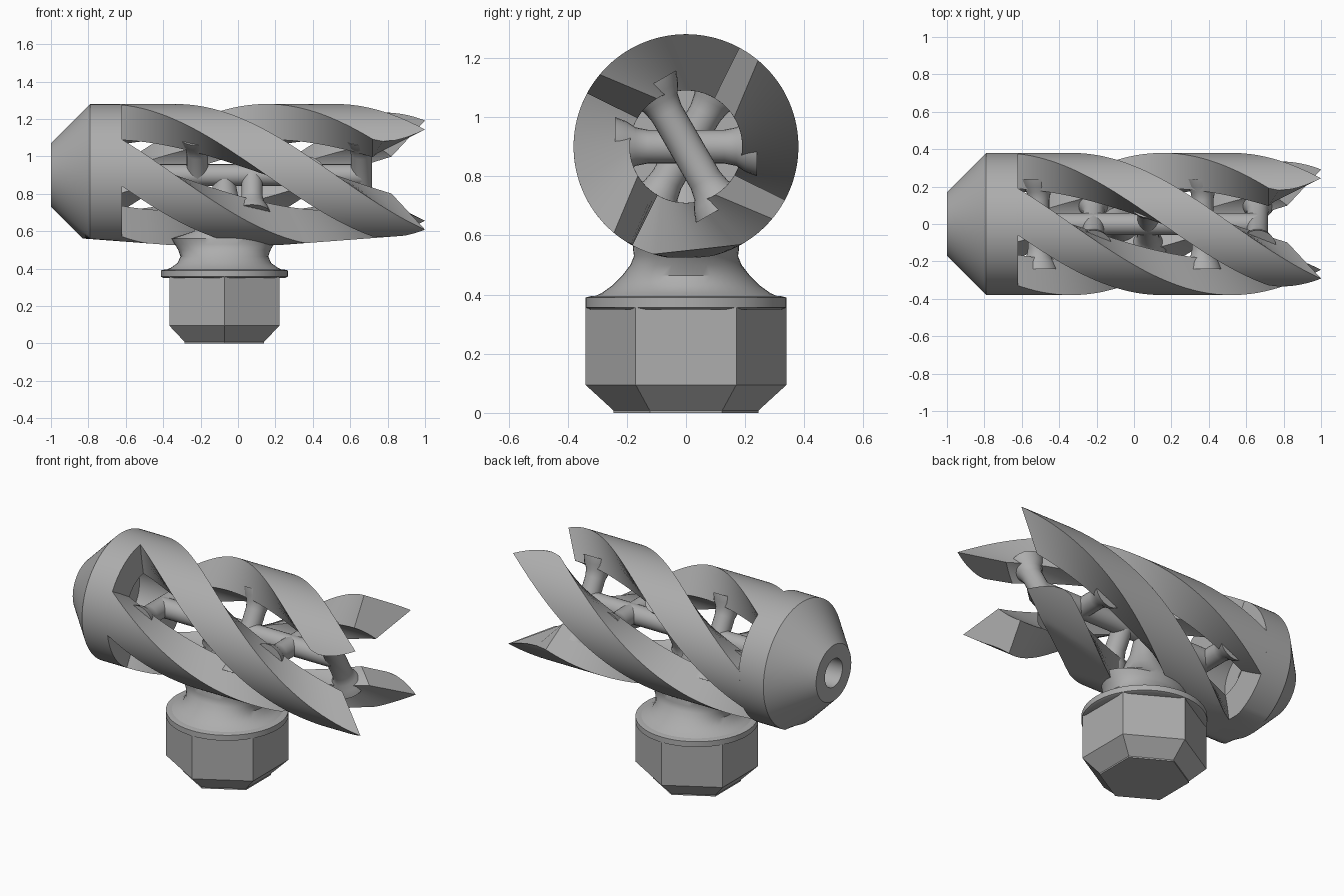
import bpy, bmesh, math
from mathutils import Matrix, Vector

if "Cube" in bpy.data.objects:
    bpy.data.objects.remove(bpy.data.objects["Cube"], do_unlink=True)

GREY = bpy.data.materials.new("plain grey")
GREY.use_nodes = True
GREY.diffuse_color = (0.42, 0.42, 0.42, 1)
GREY.node_tree.nodes["Principled BSDF"].inputs["Base Color"].default_value = (0.42, 0.42, 0.42, 1)

AXIS_Z, R_OUT, R_IN = 0.9, 0.38, 0.19
NECK_X = -0.073
START, TWIST, WIDTH = -0.62, 105, 39


def floor_z(x):
    """Underside relief: the barrel is shaved away from the neck."""
    return 0.525 + 0.075 * max(0, abs(x + 0.07) - 0.28)


def build(name, rows, smooth=True, wrap_rows=False, shave=False):
    """Skin a grid of points; each row is a closed loop."""
    bm = bmesh.new()
    grid = [[bm.verts.new(p) for p in row] for row in rows]
    n = len(rows[0])
    for i in range(len(rows) if wrap_rows else len(rows) - 1):
        a, b = grid[i], grid[(i + 1) % len(rows)]
        for j in range(n):
            k = (j + 1) % n
            bm.faces.new((a[j], a[k], b[k], b[j]))
    if not wrap_rows:
        bm.faces.new(grid[0])
        bm.faces.new(grid[-1])
    if shave:
        for v in bm.verts:
            v.co.z = max(v.co.z, floor_z(v.co.x))
    bmesh.ops.remove_doubles(bm, verts=bm.verts, dist=1e-5)
    bmesh.ops.recalc_face_normals(bm, faces=bm.faces)
    mesh = bpy.data.meshes.new(name)
    bm.to_mesh(mesh)
    bm.free()
    mesh.materials.append(GREY)
    obj = bpy.data.objects.new(name, mesh)
    bpy.context.collection.objects.link(obj)
    if smooth:
        bpy.ops.object.select_all(action="DESELECT")
        obj.select_set(True)
        bpy.context.view_layer.objects.active = obj
        bpy.ops.object.shade_smooth_by_angle(angle=math.radians(35))
    return obj


def revolve(profile, segs, matrix, turn=0.0):
    """Rows of points from (radius, height) pairs turned about local z."""
    rows = []
    for r, h in profile:
        angles = [turn + math.tau * j / segs for j in range(segs)]
        rows.append([matrix @ Vector((r * math.cos(a), r * math.sin(a), h)) for a in angles])
    return rows


def around(x, r, degrees):
    """Point on the barrel; zero degrees faces the front, ninety is up."""
    a = math.radians(degrees)
    return Vector((x, -r * math.cos(a), AXIS_Z + r * math.sin(a)))


# Closed rear barrel with tapered end and stepped bore
along_x = Matrix.Translation((0, 0, AXIS_Z)) @ Matrix.Rotation(math.pi / 2, 4, "Y")
barrel = [(0.085, -1), (0.17, -1), (0.34, -0.83), (R_OUT, -0.79), (R_OUT, START),
          (R_IN, START), (R_IN, -0.8), (0.085, -0.8)]
build("rear_barrel", revolve(barrel, 96, along_x), wrap_rows=True, shave=True)


# Four helical blades with slanted, pointed ends
def blade_point(t, u, r, base):
    if r == R_OUT:
        end = 0.72 + 0.28 * u ** 0.7
    else:
        end = 0.72 + 0.1 * u
    x = START - 0.01 + (end - START + 0.01) * t
    return around(x, r, base - WIDTH * (1 - u) - TWIST * (x - START))


STEPS, ACROSS = 64, 10
us = [i / ACROSS for i in range(ACROSS + 1)]
for q in range(4):
    base = 30 + 90 * q
    rows = []
    for s in range(STEPS + 1):
        t = s / STEPS
        row = [blade_point(t, u, R_OUT, base) for u in us]
        row += [blade_point(t, u, R_IN, base) for u in reversed(us)]
        rows.append(row)
    # end face is split into strips instead of one twisted polygon
    tip = rows[-1]
    rows.append([(tip[j] + tip[-1 - j]) / 2 for j in range(len(tip))])
    build("helical_blade_%d" % (q + 1), rows[:-1], shave=True)

# Central spine and cross rods joining opposite blades
spine = [(0.058, -0.51), (0.058, 0.66)]
build("spine", revolve(spine, 24, along_x))
rod = [(0.1, -0.24), (0.085, -0.2), (0.065, -0.17), (0.057, -0.13)]
rod += [(r, -h) for r, h in reversed(rod)]
for i in range(5):
    direction = around(0, 1, 60 * i) - Vector((0, 0, AXIS_Z))
    turn = direction.to_track_quat("Z", "Y").to_matrix().to_4x4()
    place = Matrix.Translation((-0.51 + 0.2925 * i, 0, AXIS_Z)) @ turn
    build("cross_rod_%d" % (i + 1), revolve(rod, 24, place))

# Hexagonal base with chamfered foot
at_neck = Matrix.Translation((NECK_X, 0, 0))
build("hex_base", revolve([(0.245, 0), (0.245, 0.008), (0.34, 0.095), (0.34, 0.36)], 6, at_neck, math.pi / 6),
      smooth=False)

# Round flange
build("flange", revolve([(0.325, 0.35), (0.34, 0.357), (0.34, 0.39), (0.32, 0.395)], 64, at_neck))

# Flared neck, widened lengthways where it meets the blades, then a slim post
neck = [(0.33, 0.385), (0.285, 0.405), (0.25, 0.43), (0.215, 0.465), (0.188, 0.5), (0.176, 0.53),
        (0.18, 0.56), (0.165, 0.6), (0.12, 0.67), (0.08, 0.76), (0.055, 0.88)]
rows = revolve(neck, 48, at_neck)
for (r, h), row in zip(neck, rows):
    if 0.44 < h < 0.6:
        wide = 0.235 + 0.6 * max(0, h - 0.48)
        for p in row:
            p.x = NECK_X + (p.x - NECK_X) * wide / r
build("neck", rows)
